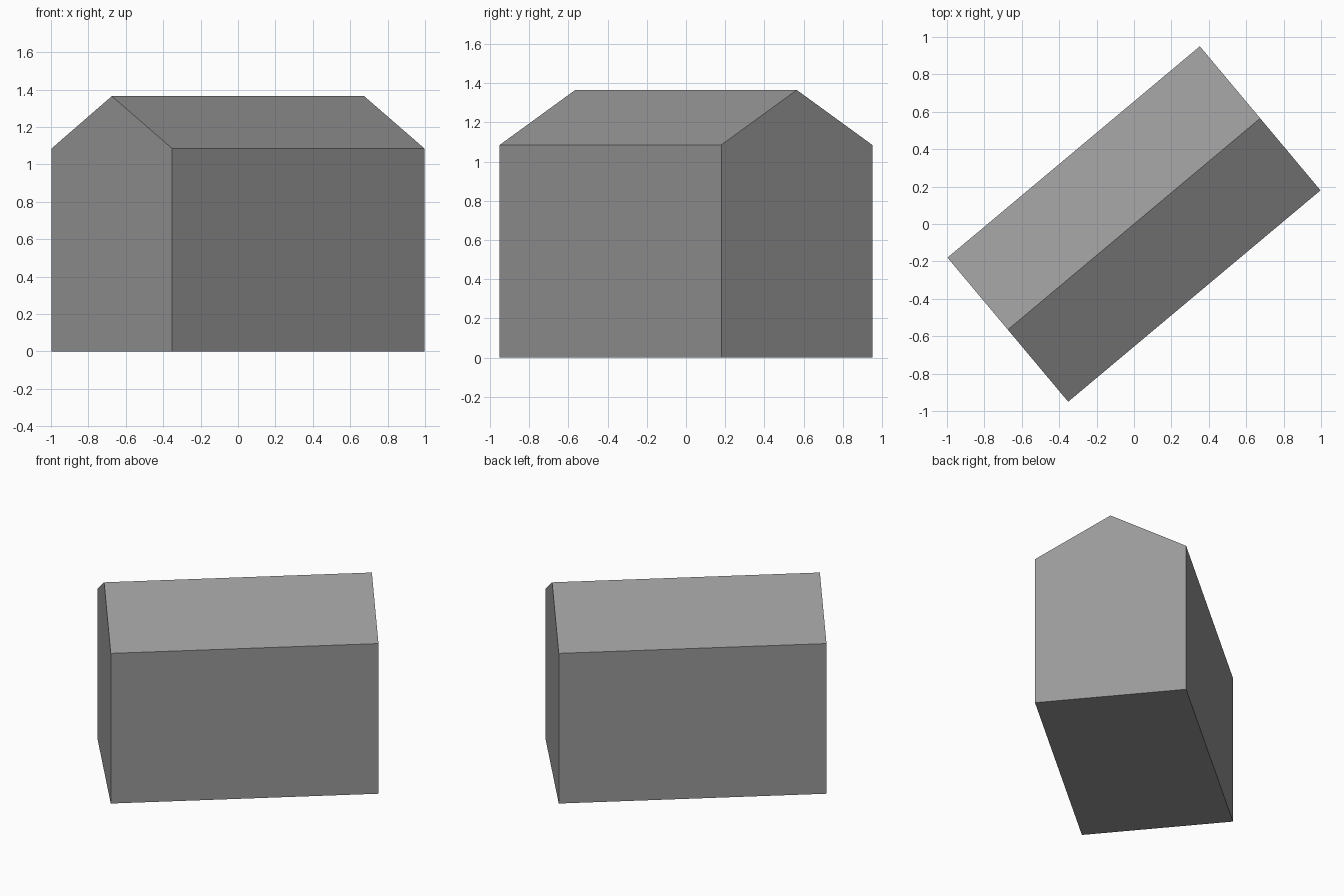
import bpy
import bmesh
from math import radians
from mathutils import Matrix, Vector

cube = bpy.data.objects.get("Cube")
if cube:
    bpy.data.objects.remove(cube, do_unlink=True)

LENGTH, WIDTH = 1.76, 1.005
EAVE, RIDGE = 1.085, 1.365
TURN = radians(39.95)

# Plain grey used on every face
grey = bpy.data.materials.new("plain_grey")
grey.use_nodes = True
colour = (0.32, 0.32, 0.32, 1)
grey.diffuse_color = colour
grey.node_tree.nodes["Principled BSDF"].inputs["Base Color"].default_value = colour

# Gable end outline, extruded along the ridge
half = WIDTH / 2
outline = [(-half, 0), (half, 0), (half, EAVE), (0, RIDGE), (-half, EAVE)]
bm = bmesh.new()
gable = bm.faces.new([bm.verts.new((-LENGTH / 2, y, z)) for y, z in outline])
extruded = bmesh.ops.extrude_face_region(bm, geom=[gable], use_keep_orig=True)
far_end = [v for v in extruded["geom"] if isinstance(v, bmesh.types.BMVert)]
bmesh.ops.translate(bm, verts=far_end, vec=Vector((LENGTH, 0, 0)))
bmesh.ops.recalc_face_normals(bm, faces=bm.faces)

# Turn the building on its plot
bmesh.ops.transform(bm, matrix=Matrix.Rotation(TURN, 4, "Z"), verts=bm.verts)

mesh = bpy.data.meshes.new("gabled_building")
bm.to_mesh(mesh)
bm.free()
mesh.materials.append(grey)
building = bpy.data.objects.new("gabled_building", mesh)
bpy.context.collection.objects.link(building)
